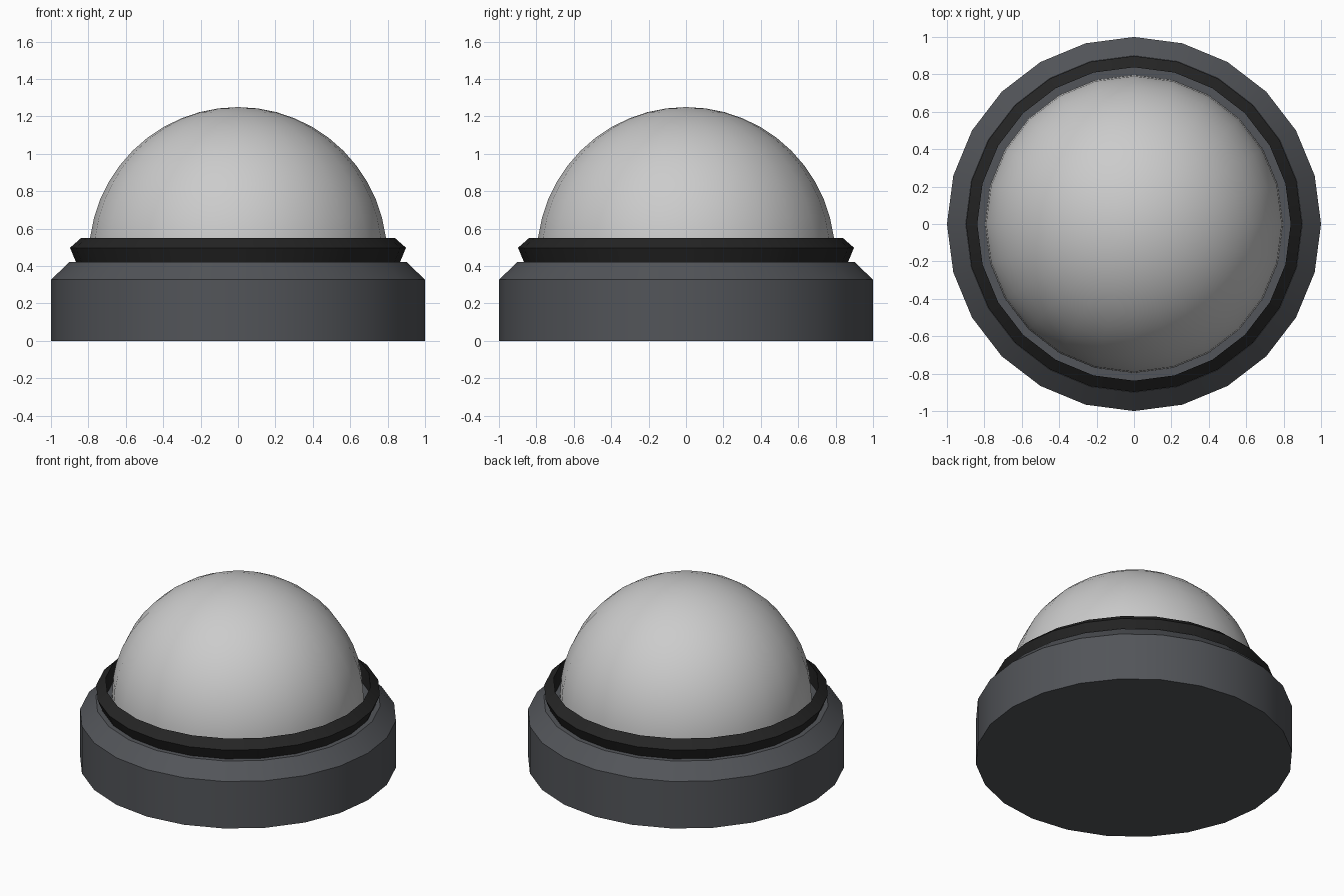
import bpy, bmesh, math

if "Cube" in bpy.data.objects:
    bpy.data.objects.remove(bpy.data.objects["Cube"])

SIDES = 24


def material(name, rgb):
    m = bpy.data.materials.new(name)
    m.diffuse_color = (*rgb, 1)
    m.use_nodes = True
    m.node_tree.nodes["Principled BSDF"].inputs["Base Color"].default_value = m.diffuse_color
    return m


def lathe(name, profile, closed=False, mat=None, angle=25):
    """Revolve (radius, z) points around the z axis."""
    bm = bmesh.new()
    rings = []
    for r, z in profile:
        if r == 0:
            rings.append([bm.verts.new((0, 0, z))] * SIDES)
        else:
            rings.append([bm.verts.new((r * math.cos(math.tau * i / SIDES),
                                        r * math.sin(math.tau * i / SIDES), z))
                          for i in range(SIDES)])
    pairs = list(zip(rings, rings[1:]))
    if closed:
        pairs.append((rings[-1], rings[0]))
    for a, b in pairs:
        for i in range(SIDES):
            j = (i + 1) % SIDES
            bm.faces.new(list(dict.fromkeys((a[i], a[j], b[j], b[i]))))
    bmesh.ops.recalc_face_normals(bm, faces=bm.faces)
    me = bpy.data.meshes.new(name)
    bm.to_mesh(me)
    bm.free()
    ob = bpy.data.objects.new(name, me)
    bpy.context.collection.objects.link(ob)
    if mat:
        me.materials.append(mat)
    bpy.ops.object.select_all(action='DESELECT')
    ob.select_set(True)
    bpy.context.view_layer.objects.active = ob
    bpy.ops.object.shade_smooth_by_angle(angle=math.radians(angle))
    return ob


base_mat = material("slate", (0.085, 0.09, 0.10))
ring_mat = material("black_rubber", (0.018, 0.018, 0.018))

# Base drum with a chamfered upper edge
lathe("base", [(0, 0), (1, 0), (1, 0.327), (0.9, 0.423), (0, 0.423)], mat=base_mat)

# Sealing ring standing on the base, with a gap to the dome
lathe("seal_ring", [(0.838, 0.42), (0.866, 0.42), (0.898, 0.498), (0.838, 0.551)],
      closed=True, mat=ring_mat)

# Smooth hemispherical dome, its rim sunk into the base
R, ZC, STEPS = 0.797, 0.453, 12
arc = [(R * math.cos(math.pi / 2 * k / STEPS), ZC + R * math.sin(math.pi / 2 * k / STEPS))
       for k in range(STEPS)]
lathe("dome", [(R, 0.42)] + arc + [(0, ZC + R)])
